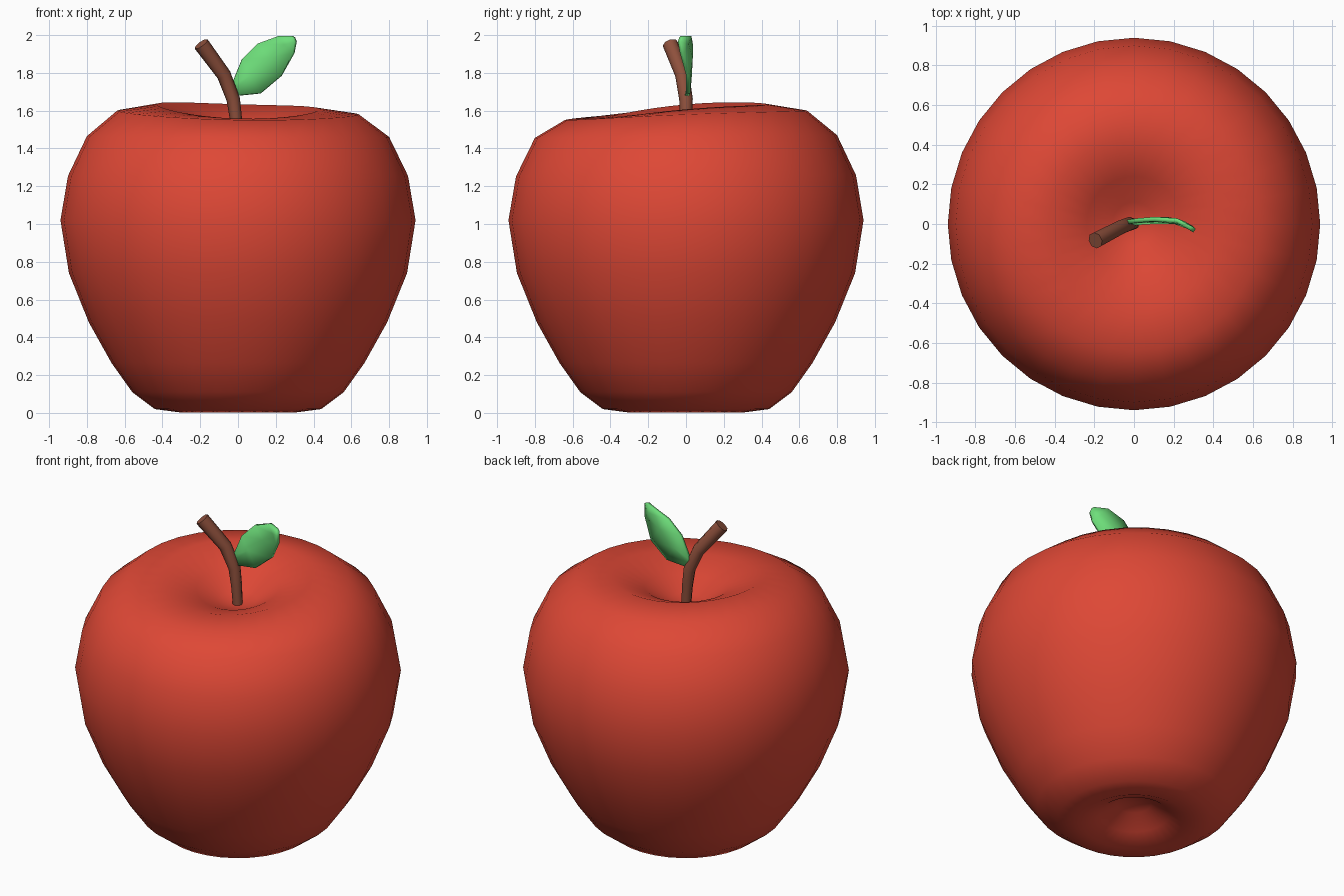
import bpy, bmesh, math
from mathutils import Vector

if "Cube" in bpy.data.objects:
    bpy.data.objects.remove(bpy.data.objects["Cube"])


def material(name, rgb):
    m = bpy.data.materials.new(name)
    m.diffuse_color = (*rgb, 1)
    m.use_nodes = True
    m.node_tree.nodes["Principled BSDF"].inputs["Base Color"].default_value = m.diffuse_color
    return m


def finish(name, bm, mat, angle=None):
    bmesh.ops.recalc_face_normals(bm, faces=bm.faces)
    mesh = bpy.data.meshes.new(name)
    bm.to_mesh(mesh)
    bm.free()
    mesh.materials.append(mat)
    ob = bpy.data.objects.new(name, mesh)
    bpy.context.collection.objects.link(ob)
    for o in bpy.context.selected_objects:
        o.select_set(False)
    bpy.context.view_layer.objects.active = ob
    ob.select_set(True)
    if angle is None:
        bpy.ops.object.shade_smooth()
    else:
        bpy.ops.object.shade_smooth_by_angle(angle=math.radians(angle))
    return ob


def bridge(bm, a, b):
    n = len(a)
    for i in range(n):
        j = (i + 1) % n
        bm.faces.new((a[i], a[j], b[j], b[i]))


def fan(bm, ring, tip):
    v = bm.verts.new(tip)
    for i in range(len(ring)):
        bm.faces.new((ring[i], ring[(i + 1) % len(ring)], v))


# Fruit: lathed rings (radius, height, x tilt, y tilt, saddle) with an uneven top rim
SEGMENTS = 32
profile = [
    (0.10, 0.12, 0, 0, 0), (0.20, 0.05, 0, 0, 0), (0.31, 0.003, 0, 0, 0),
    (0.44, 0.02, 0, 0, 0), (0.56, 0.11, 0, 0, 0), (0.67, 0.265, 0, 0, 0),
    (0.79, 0.48, 0, 0, 0), (0.895, 0.74, 0, 0, 0), (0.94, 1.02, 0, 0, 0),
    (0.90, 1.255, 0, 0.003, 0), (0.80, 1.463, -0.002, 0.007, 0),
    (0.64, 1.583, -0.01, 0.025, 0.007), (0.43, 1.608, -0.013, 0.038, 0.012),
    (0.24, 1.535, -0.008, 0.025, 0.006), (0.11, 1.455, 0, 0.008, 0),
]
bm = bmesh.new()
rings = []
for r, z, tx, ty, saddle in profile:
    ring = []
    for i in range(SEGMENTS):
        a = 2 * math.pi * i / SEGMENTS
        h = z + tx * math.cos(a) + ty * math.sin(a) + saddle * math.cos(2 * a)
        ring.append(bm.verts.new((r * math.cos(a), r * math.sin(a), h)))
    if rings:
        bridge(bm, rings[-1], ring)
    rings.append(ring)
fan(bm, rings[0], (0, 0, 0.135))
fan(bm, rings[-1], (0, 0, 1.43))
finish("apple_body", bm, material("red_skin", (0.73, 0.064, 0.036)))

# Stem: eight-sided tube swept along a bent path, flaring at the top
path = [((0, 0, 1.40), 0.028), ((-0.01, 0, 1.55), 0.032), ((-0.025, 0, 1.66), 0.036),
        ((-0.075, -0.02, 1.79), 0.038), ((-0.195, -0.083, 1.953), 0.042)]
points = [Vector(p) for p, _ in path]
bm = bmesh.new()
rings = []
for k, (_, radius) in enumerate(path):
    d = (points[min(k + 1, len(path) - 1)] - points[max(k - 1, 0)]).normalized()
    u = Vector((0, 1, 0)).cross(d).normalized()
    w = d.cross(u)
    ring = [bm.verts.new(points[k] + radius * (math.cos(a) * u + math.sin(a) * w))
            for a in (2 * math.pi * i / 8 for i in range(8))]
    if rings:
        bridge(bm, rings[-1], ring)
    rings.append(ring)
bm.faces.new(rings[0])
bm.faces.new(rings[-1])
finish("stem", bm, material("brown_stem", (0.27, 0.08, 0.045)), 50)

# Leaf: slightly cupped strip; each station is upper edge, midrib, lower edge
stations = [
    ((-0.035, 0.01, 1.735), (-0.025, 0.01, 1.705), (0.0, 0.005, 1.68)),
    ((0.02, 0.018, 1.87), (0.065, 0.02, 1.785), (0.12, 0.012, 1.692)),
    ((0.105, 0.025, 1.955), (0.165, 0.025, 1.88), (0.23, 0.012, 1.785)),
    ((0.215, 0.018, 1.995), (0.25, 0.004, 1.95), (0.295, -0.022, 1.905)),
    ((0.285, -0.02, 1.995), (0.297, -0.027, 1.987), (0.305, -0.034, 1.965)),
]
bm = bmesh.new()
rows = [[bm.verts.new(p) for p in s] for s in stations]
for a, b in zip(rows, rows[1:]):
    for i in range(2):
        bm.faces.new((a[i], a[i + 1], b[i + 1], b[i]))
leaf = finish("leaf", bm, material("green_leaf", (0.155, 0.73, 0.195)), 40)
thick = leaf.modifiers.new("thickness", 'SOLIDIFY')
thick.thickness = 0.022
thick.offset = 0
